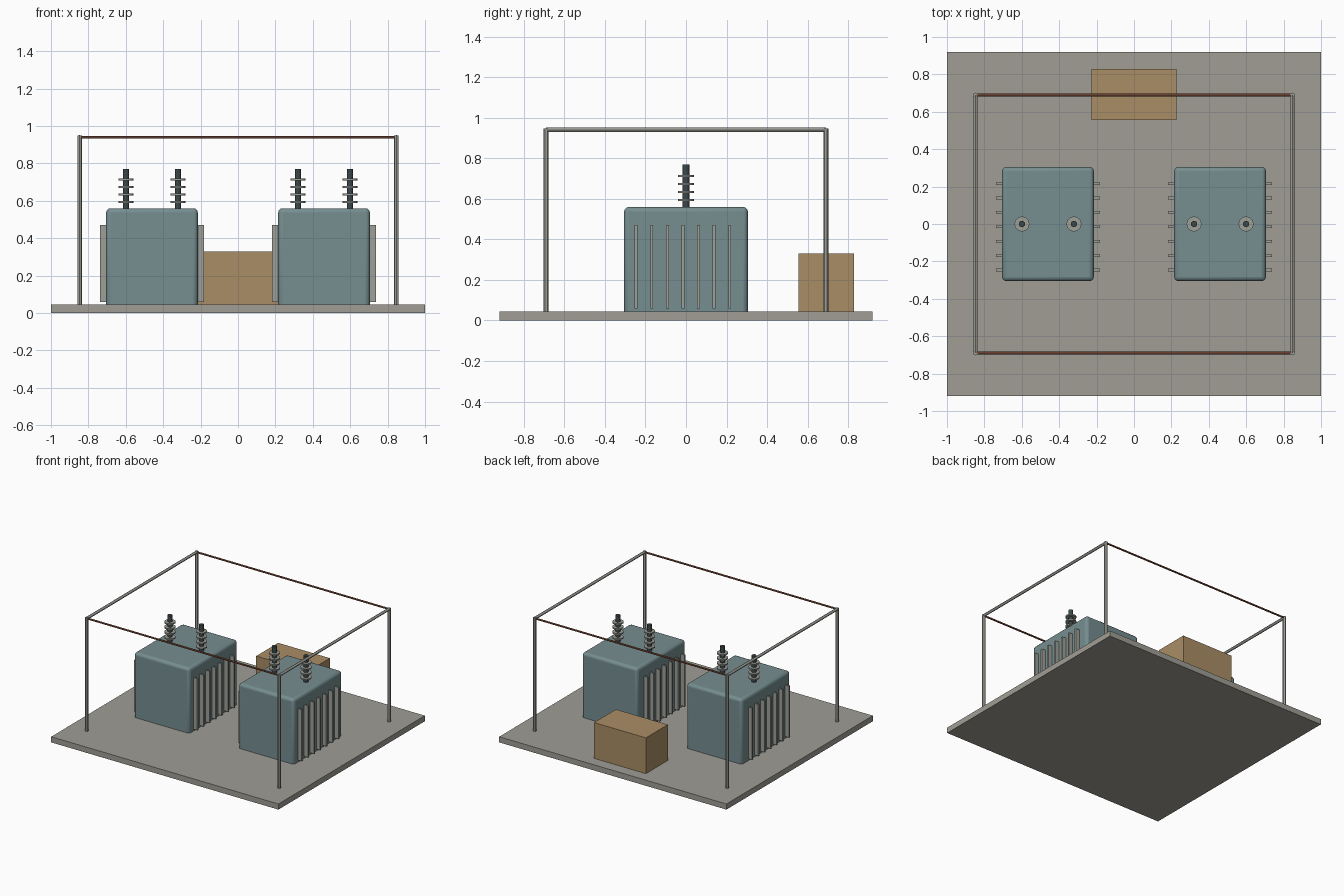
import bpy
from mathutils import Vector

cube = bpy.data.objects.get("Cube")
if cube:
    bpy.data.objects.remove(cube, do_unlink=True)


def material(name, rgb):
    mat = bpy.data.materials.new(name)
    mat.use_nodes = True
    mat.diffuse_color = (*rgb, 1)
    mat.node_tree.nodes["Principled BSDF"].inputs["Base Color"].default_value = (*rgb, 1)
    return mat


concrete = material("concrete grey", (0.35, 0.34, 0.30))
steel = material("steel grey", (0.35, 0.35, 0.32))
tank_blue = material("tank blue grey", (0.18, 0.27, 0.28))
tan = material("cabinet tan", (0.40, 0.27, 0.13))
dark = material("insulator dark", (0.045, 0.065, 0.065))
copper = material("copper brown", (0.22, 0.08, 0.045))


def box(name, low, high, mat, bevel=0):
    low, high = Vector(low), Vector(high)
    bpy.ops.mesh.primitive_cube_add(size=1, location=(low + high) / 2)
    obj = bpy.context.object
    obj.name = name
    obj.scale = high - low
    bpy.ops.object.transform_apply(location=False, rotation=False, scale=True)
    obj.data.materials.append(mat)
    if bevel:
        mod = obj.modifiers.new("rounded edges", "BEVEL")
        mod.width = bevel
        mod.segments = 3
        bpy.ops.object.shade_smooth_by_angle()
    return obj


def rod(name, start, end, radius, mat, sides=12):
    start, end = Vector(start), Vector(end)
    axis = end - start
    bpy.ops.mesh.primitive_cylinder_add(
        vertices=sides, radius=radius, depth=axis.length, location=(start + end) / 2,
        rotation=axis.to_track_quat("Z", "Y").to_euler())
    obj = bpy.context.object
    obj.name = name
    obj.data.materials.append(mat)
    bpy.ops.object.shade_smooth_by_angle()
    return obj


# Ground slab and control cabinet
SLAB = 0.045
box("base_slab", (-1, -0.92, 0), (1, 0.92, SLAB), concrete)
box("control_cabinet", (-0.228, 0.555, SLAB), (0.228, 0.83, 0.33), tan)

# Two tanks with cooling fins and ribbed insulators
for side, sign in (("right", -1), ("left", 1)):
    cx = sign * 0.46
    box(f"{side}_tank", (cx - 0.245, -0.305, 0.02), (cx + 0.245, 0.305, 0.56),
        tank_blue, bevel=0.022)
    for face in (-1, 1):
        inner, outer = sorted((cx + face * 0.235, cx + face * 0.278))
        for i in range(7):
            y = -0.246 + i * 0.077
            box(f"{side}_cooling_fin", (inner, y - 0.007, 0.06),
                (outer, y + 0.007, 0.47), steel)
        x = cx + face * 0.139
        rod(f"{side}_insulator_core", (x, 0, 0.55), (x, 0, 0.77), 0.017, dark, 16)
        for i in range(4):
            z = 0.594 + i * 0.04
            rod(f"{side}_insulator_disc", (x, 0, z - 0.005), (x, 0, z + 0.005),
                0.04, steel, 20)

# Overhead frame: posts, side beams and copper bars
PX, PY, TOP = 0.847, 0.69, 0.94
for sx in (-1, 1):
    for sy in (-1, 1):
        rod("frame_post", (sx * PX, sy * PY, SLAB), (sx * PX, sy * PY, TOP + 0.008),
            0.012, steel)
    rod("side_beam", (sx * PX, -PY, TOP), (sx * PX, PY, TOP), 0.011, steel)
for sy in (-1, 1):
    rod("copper_bar", (-PX, sy * PY, TOP), (PX, sy * PY, TOP), 0.007, copper)
